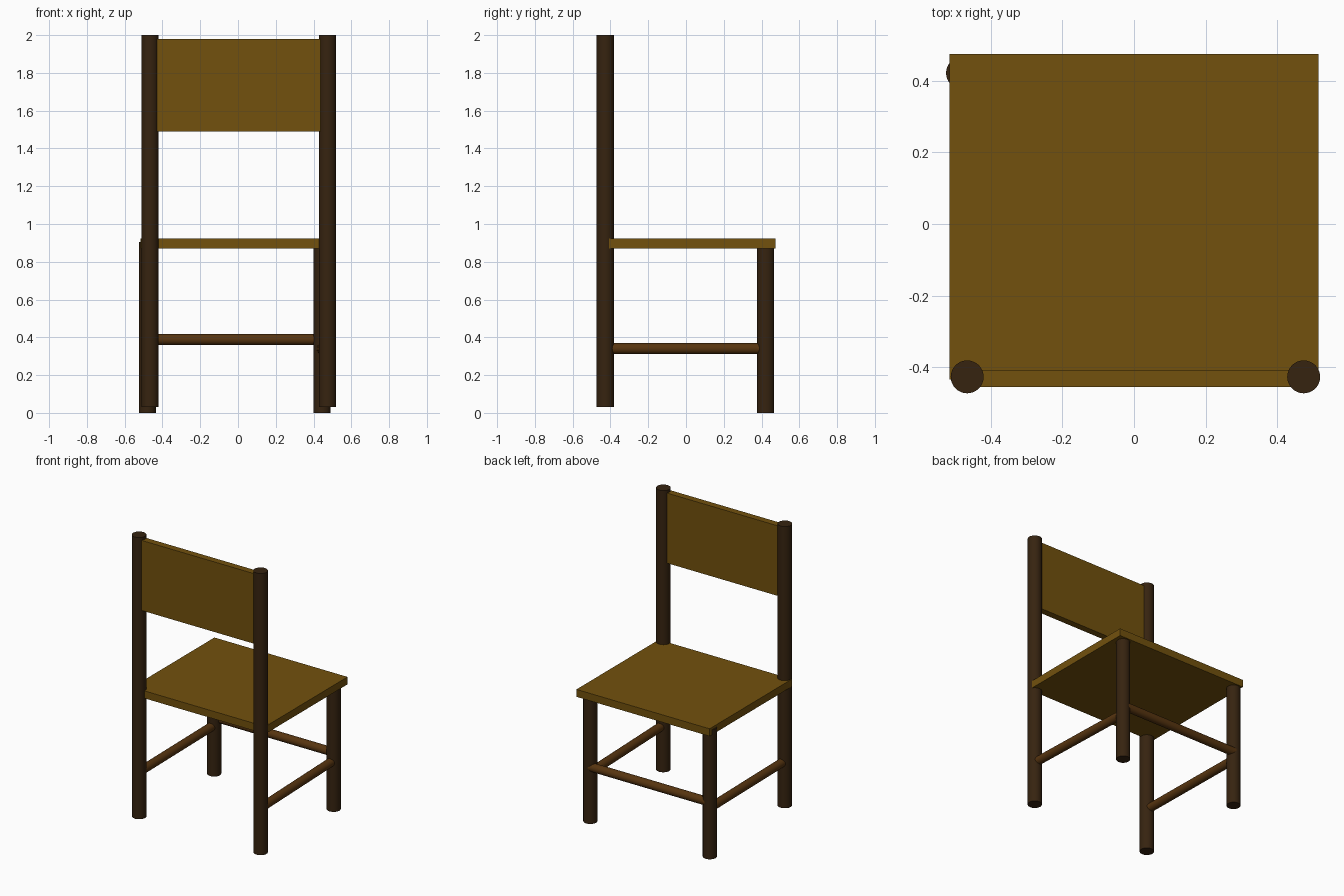
import bpy
import math
from mathutils import Vector

cube = bpy.data.objects.get("Cube")
if cube:
    bpy.data.objects.remove(cube, do_unlink=True)


def material(name, rgb):
    mat = bpy.data.materials.new(name)
    mat.use_nodes = True
    mat.diffuse_color = (*rgb, 1)
    bsdf = mat.node_tree.nodes["Principled BSDF"]
    bsdf.inputs["Base Color"].default_value = (*rgb, 1)
    return mat


golden = material("golden wood", (0.168, 0.082, 0.004))
dark = material("dark brown wood", (0.037, 0.017, 0.005))
brown = material("brown wood", (0.095, 0.035, 0.005))


def rod(name, start, end, radius, mat):
    """Smooth round rod between two points."""
    a, b = Vector(start), Vector(end)
    bpy.ops.mesh.primitive_cylinder_add(
        vertices=32, radius=radius, depth=(b - a).length, location=(a + b) / 2)
    obj = bpy.context.object
    obj.rotation_euler = (b - a).to_track_quat("Z", "Y").to_euler()
    obj.name = name
    obj.data.materials.append(mat)
    bpy.ops.object.shade_smooth_by_angle(angle=math.radians(40))


def board(name, low, high, mat):
    """Flat board between two opposite corners."""
    a, b = Vector(low), Vector(high)
    bpy.ops.mesh.primitive_cube_add(size=1, location=(a + b) / 2)
    obj = bpy.context.object
    obj.name = name
    obj.scale = b - a
    bpy.ops.object.transform_apply(location=False, rotation=False, scale=True)
    obj.data.materials.append(mat)


# Seat and backrest boards
board("seat", (-0.515, -0.435, 0.87), (0.515, 0.475, 0.922), golden)
board("backrest", (-0.45, -0.455, 1.49), (0.45, -0.408, 1.98), golden)

# Tall posts, short legs and the side rungs joining them
POST_Y, LEG_Y = -0.427, 0.422
for side, post_x, leg_x in (("right", -0.466, -0.48), ("left", 0.474, 0.445)):
    rod(side + "_post", (post_x, POST_Y, 0.03), (post_x, POST_Y, 2), 0.046, dark)
    rod(side + "_leg", (leg_x, LEG_Y, 0), (leg_x, LEG_Y, 0.905), 0.045, dark)
    rod(side + "_rung", (post_x, POST_Y, 0.34), (leg_x, LEG_Y, 0.34), 0.029, brown)

# Cross rung between the short legs
rod("cross_rung", (-0.48, 0.437, 0.388), (0.445, 0.437, 0.388), 0.029, brown)
